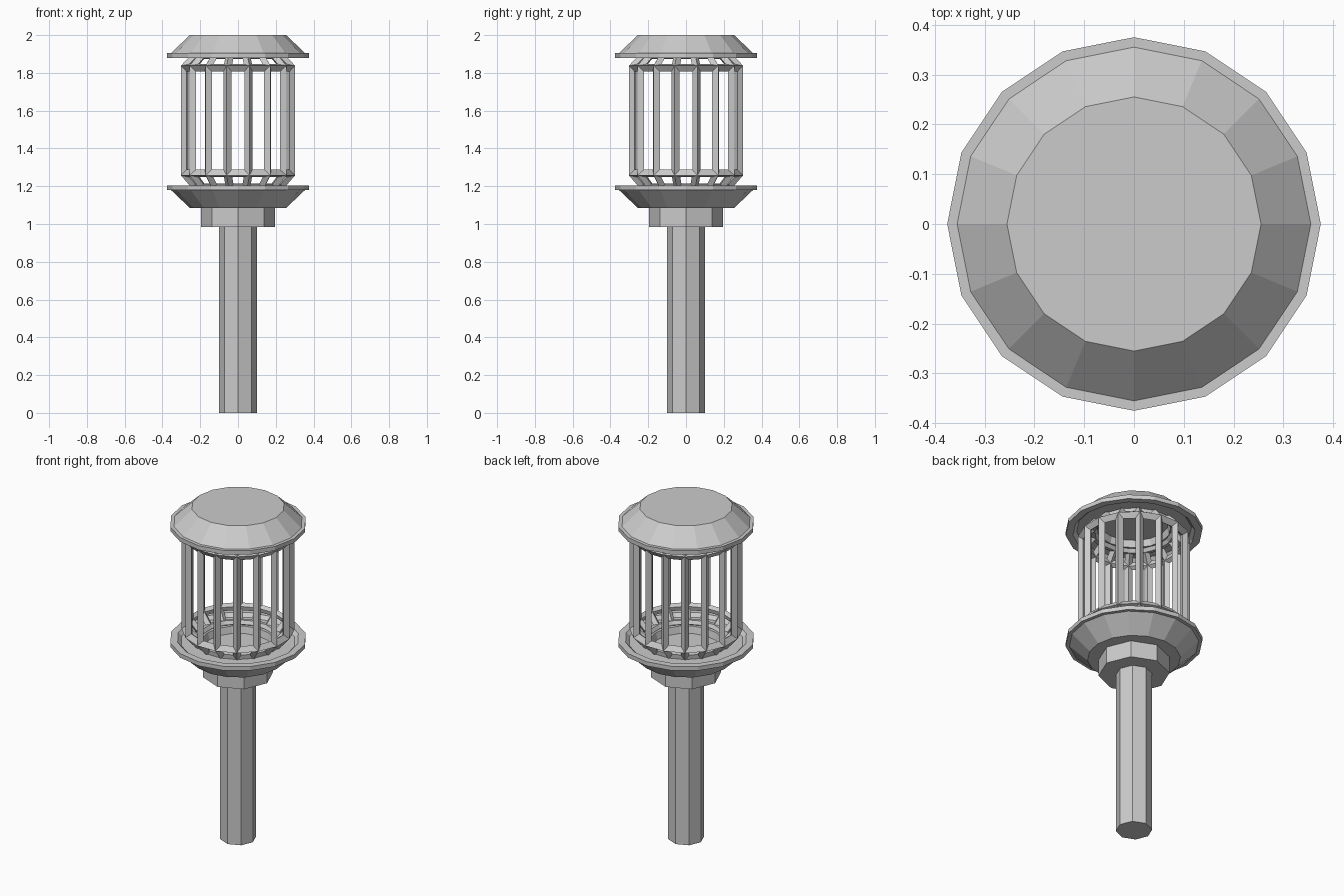
import bpy, bmesh
from math import cos, sin, pi

if "Cube" in bpy.data.objects:
    bpy.data.objects.remove(bpy.data.objects["Cube"])


def lathe(name, profile, sides, phase=0.0, closed=False, caps=True):
    """Revolve (radius, z) points with flat sides; cap the ends or close the profile."""
    bm = bmesh.new()
    rings = [[bm.verts.new((r * cos(phase + 2 * pi * i / sides),
                            r * sin(phase + 2 * pi * i / sides), z))
              for i in range(sides)] for r, z in profile]
    pairs = list(zip(rings, rings[1:]))
    if closed:
        pairs.append((rings[-1], rings[0]))
    for a, b in pairs:
        for i in range(sides):
            j = (i + 1) % sides
            bm.faces.new((a[i], a[j], b[j], b[i]))
    if caps and not closed:
        bm.faces.new(rings[0])
        bm.faces.new(rings[-1])
    bmesh.ops.recalc_face_normals(bm, faces=bm.faces)
    mesh = bpy.data.meshes.new(name)
    bm.to_mesh(mesh)
    bm.free()
    obj = bpy.data.objects.new(name, mesh)
    bpy.context.collection.objects.link(obj)
    return obj


# Octagonal post and collar
lathe("post", [(0.10, 0.0), (0.10, 1.0)], 8)
lathe("collar", [(0.195, 0.985), (0.195, 1.09)], 8)

# Dish and lid share one profile, mirrored about the middle of the cage
MID = 1.5425
half = [(0.255, 2.0), (0.355, 1.905), (0.375, 1.905), (0.375, 1.88),
        (0.335, 1.88), (0.315, 1.90), (0.20, 1.90), (0.19, 1.94)]
lathe("lid", half, 16)
lathe("dish", [(r, 2 * MID - z) for r, z in half], 16)

# Cage: chamfered drum turned into thick wire bars
cage = lathe("cage", [(0.225, 1.195), (0.287, 1.265), (0.287, 1.83), (0.225, 1.895)],
             16, phase=pi / 16)
wire = cage.modifiers.new("bars", 'WIREFRAME')
wire.thickness = 0.045
wire.use_even_offset = True
